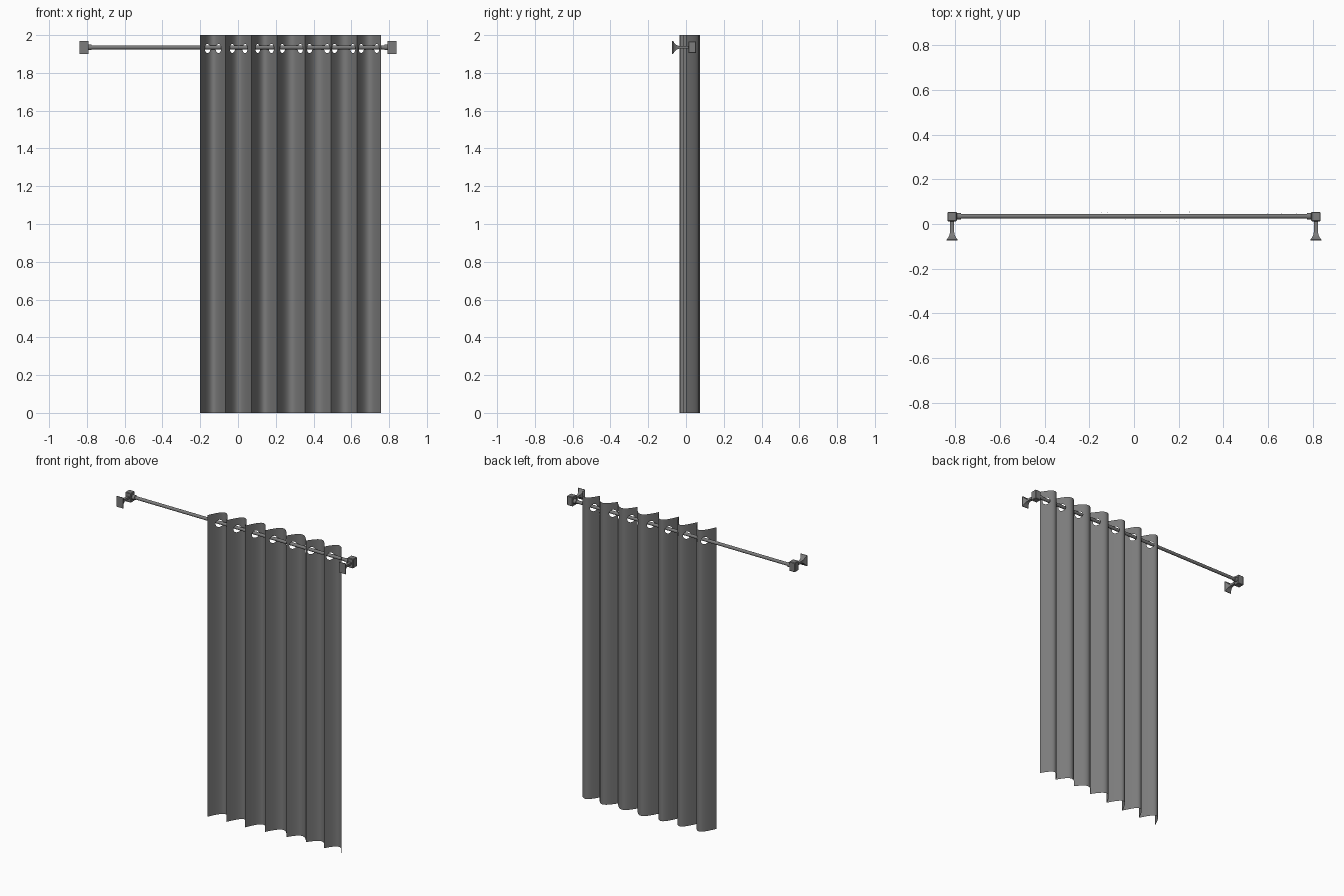
import bpy, bmesh, math
from mathutils import Vector

cube = bpy.data.objects.get("Cube")
if cube:
    bpy.data.objects.remove(cube, do_unlink=True)

ROD_Y, ROD_Z = 0.035, 1.935
BRACKET_X = 0.815


def material(name, value):
    m = bpy.data.materials.new(name)
    m.use_nodes = True
    colour = (value, value, value, 1)
    m.diffuse_color = colour
    m.node_tree.nodes["Principled BSDF"].inputs["Base Color"].default_value = colour
    return m


grey = material("mid grey", 0.2)


def finish(name, bm, angle=40):
    mesh = bpy.data.meshes.new(name)
    bm.to_mesh(mesh)
    bm.free()
    mesh.materials.append(grey)
    ob = bpy.data.objects.new(name, mesh)
    bpy.context.collection.objects.link(ob)
    bpy.ops.object.select_all(action='DESELECT')
    ob.select_set(True)
    bpy.context.view_layer.objects.active = ob
    bpy.ops.object.shade_smooth_by_angle(angle=math.radians(angle))
    return ob


def rod(name, x0, x1, radius):
    bpy.ops.mesh.primitive_cylinder_add(
        vertices=20, radius=radius, depth=abs(x1 - x0),
        location=((x0 + x1) / 2, ROD_Y, ROD_Z), rotation=(0, math.pi / 2, 0))
    ob = bpy.context.object
    ob.name = name
    ob.data.materials.append(grey)
    bpy.ops.object.shade_smooth_by_angle(angle=math.radians(40))


# Curtain: sharp front folds (x, y) joined by rounded swells to the back
folds = [(-0.2, -0.035), (-0.065, -0.03), (0.072, -0.03), (0.207, -0.015),
         (0.355, 0.0), (0.493, 0.01), (0.63, 0.0), (0.757, 0.0)]
swells = [0.056, 0.062, 0.066, 0.073, 0.067, 0.073, 0.068]
STEPS = 28
profile = []
for (a, b, peak) in zip(folds, folds[1:], swells):
    for i in range(STEPS):
        t = i / STEPS
        base = a[1] + (b[1] - a[1]) * t
        profile.append((a[0] + (b[0] - a[0]) * t,
                        base + (peak - base) * math.sin(math.pi * t)))
profile.append(folds[-1])

# Eyelet holes sit where the cloth crosses the rod
HOLE_R = 0.024
holes = []
for (xa, ya), (xb, yb) in zip(profile, profile[1:]):
    if (ya - ROD_Y) * (yb - ROD_Y) < 0:
        f = (ROD_Y - ya) / (yb - ya)
        holes.append(Vector((xa + (xb - xa) * f, ROD_Y, ROD_Z - 0.006)))

levels = [0, 0.5, 1, 1.5, 1.88] + [1.888 + 0.008 * i for i in range(11)] + [2]
bm = bmesh.new()
rows = [[bm.verts.new((x, y, z)) for x, y in profile] for z in levels]
for low, high in zip(rows, rows[1:]):
    for i in range(len(profile) - 1):
        bm.faces.new((low[i], low[i + 1], high[i + 1], high[i]))


def nearest(p):
    return min(holes, key=lambda h: (h - p).length)


cut = []
for f in bm.faces:
    c = f.calc_center_median()
    if (c - nearest(c)).length < HOLE_R:
        cut.append(f)
bmesh.ops.delete(bm, geom=cut, context='FACES')
for v in bm.verts:
    h = nearest(v.co)
    if v.is_boundary and (v.co - h).length < 0.04:
        v.co = h + (v.co - h).normalized() * HOLE_R
finish("curtain", bm)

# Rod with a collar at each end
rod("curtain_rod", -BRACKET_X, BRACKET_X, 0.0105)

# Wall brackets: block on the rod, stem, flared mounting plate
stem = [(0.02, 0.018, 0.014), (-0.036, 0.018, 0.014), (-0.05, 0.024, 0.024),
        (-0.062, 0.036, 0.048), (-0.069, 0.048, 0.07), (-0.073, 0.048, 0.07)]
for side, label in ((-1, "right"), (1, "left")):
    x = side * BRACKET_X
    rod(label + "_collar", side * 0.775, x, 0.015)

    bm = bmesh.new()
    bmesh.ops.create_cube(bm, size=1)
    for v in bm.verts:
        v.co = Vector((x + v.co.x * 0.042, 0.033 + v.co.y * 0.042,
                       ROD_Z + v.co.z * 0.062))
    bmesh.ops.bevel(bm, geom=bm.edges[:], offset=0.003, segments=1, affect='EDGES')
    finish(label + "_bracket_block", bm, 20)

    bm = bmesh.new()
    rings = []
    for y, w, h in stem:
        rings.append([bm.verts.new((x + sx * w / 2, y, ROD_Z + sz * h / 2))
                      for sx, sz in ((-1, -1), (1, -1), (1, 1), (-1, 1))])
    for a, b in zip(rings, rings[1:]):
        for i in range(4):
            j = (i + 1) % 4
            bm.faces.new((a[i], a[j], b[j], b[i]))
    bm.faces.new(rings[0])
    bm.faces.new(rings[-1])
    bmesh.ops.recalc_face_normals(bm, faces=bm.faces[:])
    finish(label + "_bracket_stem", bm, 40)
